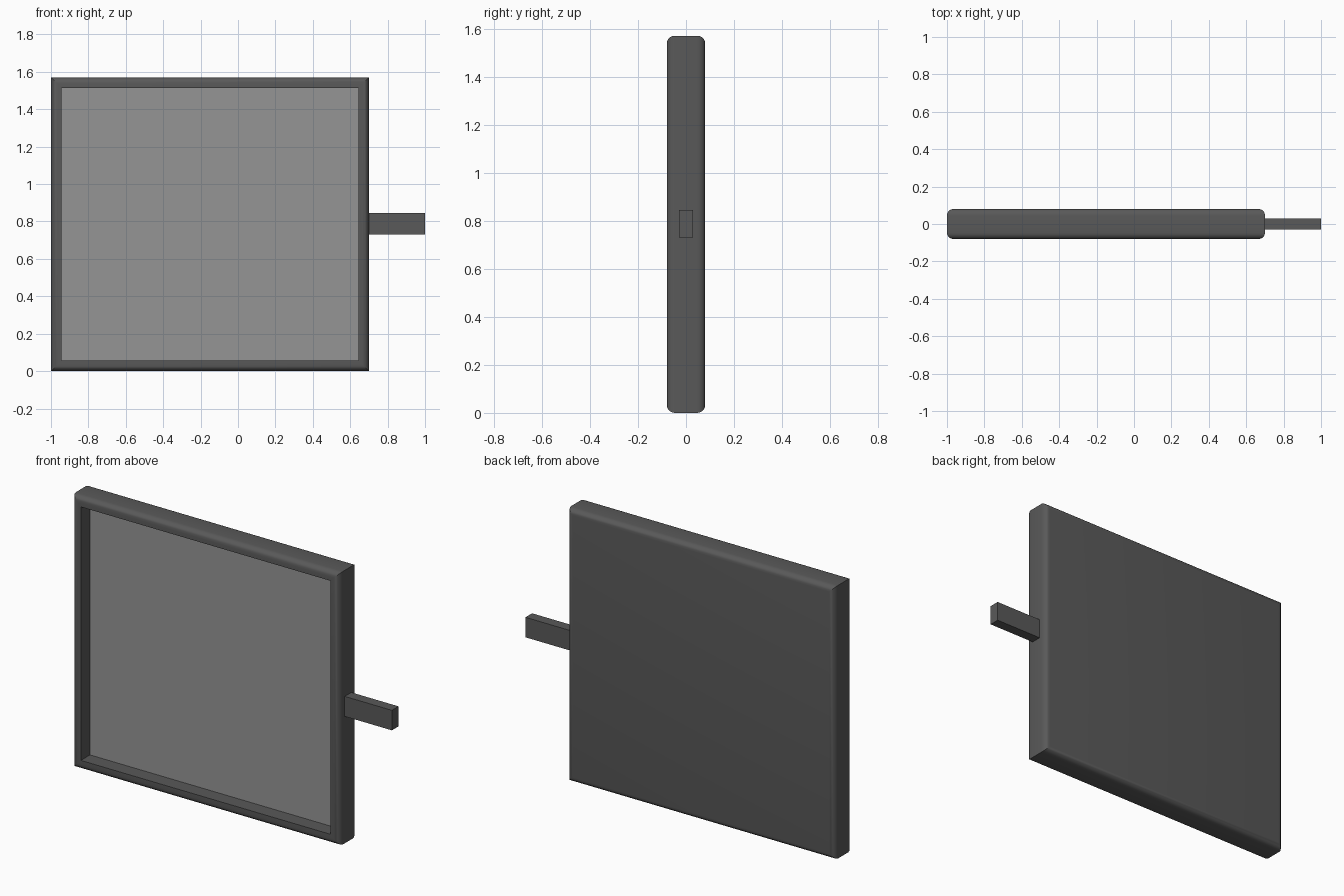
import bpy, bmesh
from mathutils import Vector

if "Cube" in bpy.data.objects:
    bpy.data.objects.remove(bpy.data.objects["Cube"])


def material(name, v):
    m = bpy.data.materials.new(name)
    m.diffuse_color = (v, v, v, 1)
    m.use_nodes = True
    m.node_tree.nodes["Principled BSDF"].inputs["Base Color"].default_value = m.diffuse_color
    return m


dark = material("dark_grey", 0.1)
light = material("light_grey", 0.3)


def box(lo, hi):
    lo, hi = Vector(lo), Vector(hi)
    bm = bmesh.new()
    bmesh.ops.create_cube(bm, size=1)
    bmesh.ops.scale(bm, vec=hi - lo, verts=bm.verts)
    bmesh.ops.translate(bm, vec=(lo + hi) / 2, verts=bm.verts)
    return bm


def finish(bm, name, mat):
    me = bpy.data.meshes.new(name)
    bm.to_mesh(me)
    bm.free()
    me.materials.append(mat)
    ob = bpy.data.objects.new(name, me)
    bpy.context.collection.objects.link(ob)
    return ob


# Frame: slab with rounded front and back rims and a recessed front
FRONT, FLOOR = -0.08, 0.003
bm = box((-1, FRONT, 0), (0.7, 0.08, 1.57))
rims = [e for e in bm.edges if abs(e.verts[0].co.y - e.verts[1].co.y) < 0.01]
bmesh.ops.bevel(bm, geom=rims, offset=0.033, segments=5, profile=0.5, affect='EDGES')
bm.normal_update()
front = min(bm.faces, key=lambda f: f.calc_center_median().y)
bmesh.ops.inset_region(bm, faces=[front], thickness=0.033)
well = bmesh.ops.extrude_discrete_faces(bm, faces=[front])["faces"][0]
for v in well.verts:
    v.co.y = FLOOR
corners = [v.co.copy() for v in well.verts]
bmesh.ops.delete(bm, geom=[well], context='FACES_ONLY')
frame = finish(bm, "frame", dark)
bpy.context.view_layer.objects.active = frame
frame.select_set(True)
bpy.ops.object.shade_smooth_by_angle()

# Panel: light sheet filling the floor of the recess
bm = bmesh.new()
bm.faces.new([bm.verts.new(c) for c in corners])
finish(bm, "panel", light)

# Side handle
finish(box((0.7, -0.03, 0.73), (1, 0.03, 0.845)), "handle", dark)
